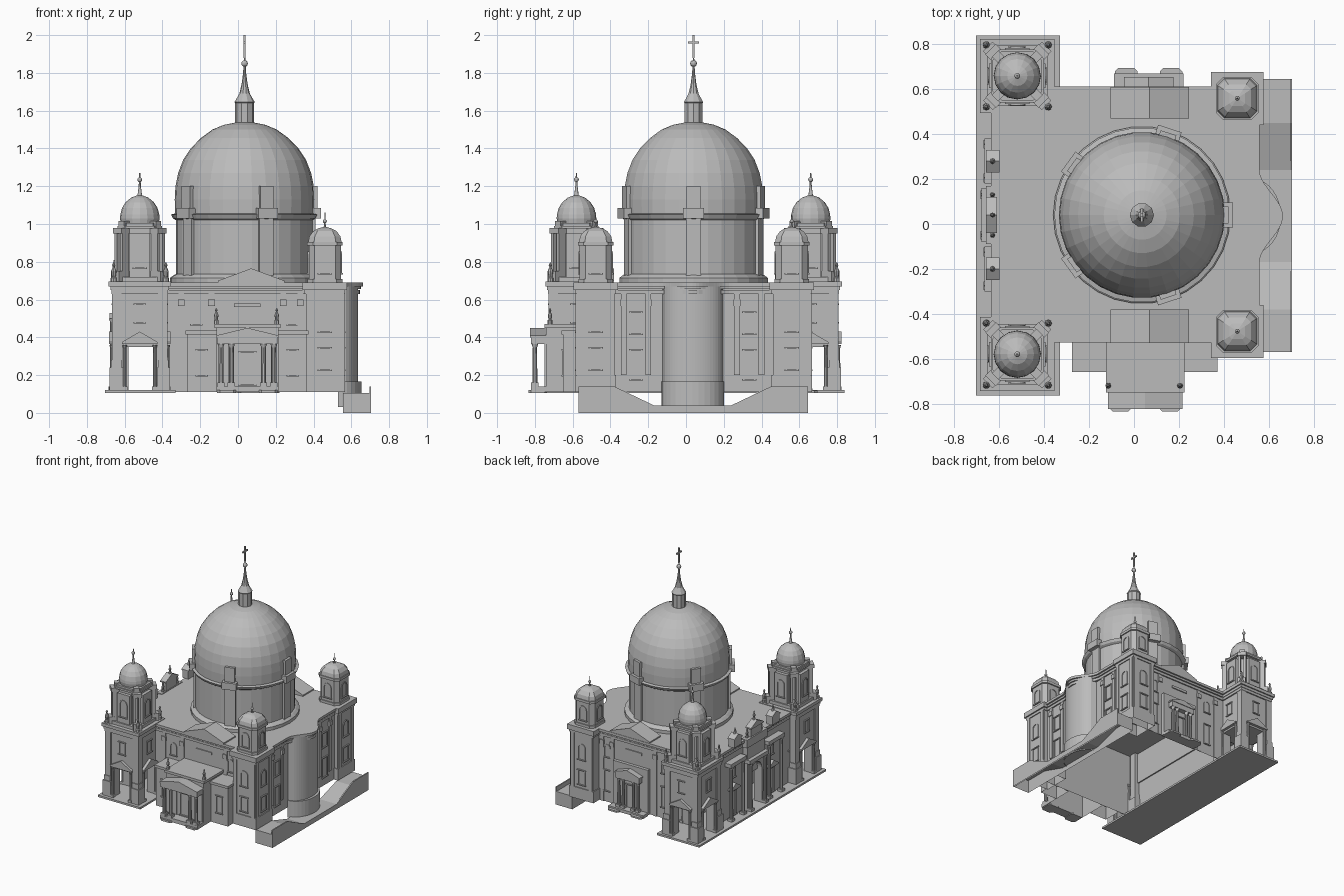
import bpy, bmesh, math
from mathutils import Matrix, Vector

cube = bpy.data.objects.get("Cube")
if cube:
    bpy.data.objects.remove(cube)

stone = bpy.data.materials.new("grey stone")
stone.use_nodes = True
GREY = (0.5, 0.5, 0.5, 1)
stone.diffuse_color = GREY
stone.node_tree.nodes["Principled BSDF"].inputs["Base Color"].default_value = GREY


def finish(name, bm, open_bottom=False):
    """Turn a bmesh into a named object, optionally a shell open at the ground."""
    bmesh.ops.recalc_face_normals(bm, faces=bm.faces)
    if open_bottom:
        down = [f for f in bm.faces if f.normal.z < -0.99 and f.calc_center_median().z < 0.12]
        bmesh.ops.delete(bm, geom=down, context='FACES')
    mesh = bpy.data.meshes.new(name)
    bm.to_mesh(mesh)
    bm.free()
    mesh.materials.append(stone)
    ob = bpy.data.objects.new(name, mesh)
    bpy.context.collection.objects.link(ob)


def prism(bm, pts, a, b, axis='z', mat=Matrix()):
    place = {'z': lambda u, v, w: (u, v, w), 'y': lambda u, v, w: (u, w, v),
             'x': lambda u, v, w: (w, u, v)}[axis]
    ends = [[bm.verts.new(mat @ Vector(place(u, v, w))) for u, v in pts] for w in (a, b)]
    for ring in ends:
        bm.faces.new(ring)
    for i in range(len(pts)):
        j = i - 1
        bm.faces.new((ends[0][j], ends[0][i], ends[1][i], ends[1][j]))


def box(bm, x0, x1, y0, y1, z0, z1, mat=Matrix()):
    prism(bm, [(x0, y0), (x1, y0), (x1, y1), (x0, y1)], z0, z1, 'z', mat)


def block(bm, cx, cy, h, z0, z1):
    box(bm, cx - h, cx + h, cy - h, cy + h, z0, z1)


def chamfered(cx, cy, h, c):
    k = h - c
    return [(cx + x, cy + y) for x, y in ((-k, -h), (k, -h), (h, -k), (h, k),
                                          (k, h), (-k, h), (-h, k), (-h, -k))]


def lathe(bm, prof, cx, cy, n=12):
    rings = []
    for r, z in prof:
        rings.append([bm.verts.new((cx + r * math.cos(math.tau * i / n),
                                    cy + r * math.sin(math.tau * i / n), z)) for i in range(n)])
    for lo, hi in zip(rings, rings[1:]):
        for i in range(n):
            bm.faces.new((lo[i - 1], lo[i], hi[i], hi[i - 1]))
    bm.faces.new(rings[0])
    bm.faces.new(rings[-1])


def ball(bm, r, x, y, z):
    bmesh.ops.create_uvsphere(bm, u_segments=10, v_segments=6, radius=r,
                              matrix=Matrix.Translation((x, y, z)))


def plate(bm, axis, face, depth, u0, u1, z0, z1):
    """Box standing out from a wall whose normal lies on the given axis."""
    prism(bm, [(u0, z0), (u1, z0), (u1, z1), (u0, z1)], face, face + depth, axis)


def window(bm, axis, face, out, u, z0, z1, w=0.05, arched=False):
    d, t, h = out * 0.006, 0.008, w / 2
    for s in (-1, 1):
        plate(bm, axis, face, d, u + s * h - t / 2, u + s * h + t / 2, z0, z1)
    plate(bm, axis, face, d * 1.6, u - h - t, u + h + t, z0 - t, z0)
    if arched:
        arc = [math.pi * i / 8 for i in range(9)]
        pts = [(u + (h + t / 2) * math.cos(a), z1 + (h + t / 2) * math.sin(a)) for a in arc]
        pts += [(u + (h - t / 2) * math.cos(a), z1 + (h - t / 2) * math.sin(a)) for a in reversed(arc)]
        prism(bm, pts, face, face + d, axis)
    else:
        plate(bm, axis, face, d * 1.6, u - h - t, u + h + t, z1, z1 + t)


def gable(bm, axis, a, b, u, half, z, rise):
    prism(bm, [(u - half, z), (u + half, z), (u + half, z + 0.01), (u, z + rise),
               (u - half, z + 0.01)], a, b, axis)


def column(bm, x, y, z0, z1, r=0.014):
    block(bm, x, y, r * 1.4, z0, z0 + 0.02)
    lathe(bm, [(r, z0 + 0.02), (r * 0.85, z1 - 0.02), (r * 1.3, z1)], x, y, 10)


def statue(bm, x, y, z, s=1):
    prof = ((0.016, 0), (0.016, 0.025), (0.01, 0.03), (0.015, 0.06), (0.005, 0.082),
            (0.009, 0.092), (0.003, 0.105))
    lathe(bm, [(r * s, z + h * s) for r, h in prof], x, y, 8)


def footprint(o, west, half, bulge):
    """Main plan grown by o, with an apse of the given half width and outline on the east."""
    pts = [(west - o, 0.585 + o), (west - o, -0.5 - o), (0.53 + o, -0.5 - o)]
    for i in range(25):
        t = i / 12 - 1
        pts.append((0.53 + o + 0.105 * bulge(t), 0.035 + t * half))
    return pts + [(0.53 + o, 0.585 + o)]


def flared(t):
    return math.cos(t * math.pi / 2) ** 2


def rounded(t):
    return math.sqrt(max(0, 1 - t * t))


# Main hollow block, upper vestibule and cornice bands
bm = bmesh.new()
prism(bm, footprint(0, -0.41, 0.16, rounded), 0.11, 0.69)
finish("main_walls", bm, True)
bm = bmesh.new()
box(bm, -0.61, -0.4, -0.5, 0.585, 0.38, 0.69)
finish("vestibule", bm)
bm = bmesh.new()
for o, z0, z1 in ((0.01, 0.63, 0.65), (0.015, 0.655, 0.67), (0.028, 0.67, 0.69)):
    prism(bm, footprint(o, -0.61, 0.21, flared), z0, z1)
finish("main_cornice", bm)

# Pilasters and windows on the long walls
bm = bmesh.new()
for face, out in ((-0.5, -1), (0.585, 1)):
    for x in (-0.3, -0.14, 0.24, 0.33):
        plate(bm, 'y', face, out * 0.006, x - 0.015, x + 0.015, 0.11, 0.63)
        plate(bm, 'y', face, out * 0.014, x - 0.018, x + 0.018, 0.565, 0.6)
    for x in (-0.22, 0.285):
        window(bm, 'y', face, out, x, 0.47, 0.54, 0.05, True)
        window(bm, 'y', face, out, x, 0.2, 0.36)
    plate(bm, 'y', face, out * 0.008, -0.02, 0.12, 0.56, 0.58)
for y in (-0.33, -0.2, 0.27, 0.4):
    plate(bm, 'x', 0.53, 0.008, y - 0.015, y + 0.015, 0.2, 0.63)
    plate(bm, 'x', 0.53, 0.015, y - 0.018, y + 0.018, 0.565, 0.6)
for y in (-0.265, 0.335):
    for z0, z1 in ((0.18, 0.33), (0.42, 0.53)):
        window(bm, 'x', 0.53, 1, y, z0, z1, 0.06)
finish("wall_trim", bm)

# Cross gables on the roof
bm = bmesh.new()
for a, b in ((-0.53, -0.38), (0.47, 0.61)):
    gable(bm, 'y', a, b, 0.07, 0.175, 0.69, 0.075)
finish("roof_gables", bm)

# Drum, dome, lantern and cross
CX, CY = 0.035, 0.04
bm = bmesh.new()
lathe(bm, [(0.395, 0.685), (0.395, 0.715), (0.375, 0.73), (0.363, 0.735), (0.363, 1.02), (0.38, 1.03),
           (0.39, 1.05), (0.37, 1.055)], CX, CY, 30)
for k in range(5):
    m = Matrix.Translation((CX, CY, 0)) @ Matrix.Rotation(math.tau * k / 5, 4, 'Z')
    box(bm, 0.34, 0.375, -0.04, 0.04, 0.72, 1.03, m)
finish("drum", bm)
bm = bmesh.new()
lathe(bm, [(0.368, 1.05), (0.37, 1.13), (0.366, 1.2), (0.352, 1.27), (0.325, 1.34), (0.285, 1.4),
           (0.232, 1.455), (0.17, 1.5), (0.11, 1.525), (0.05, 1.537)], CX, CY, 30)
finish("dome", bm)
bm = bmesh.new()
for k in range(5):
    m = Matrix.Translation((CX, CY, 0)) @ Matrix.Rotation(math.tau * k / 5, 4, 'Z')
    box(bm, 0.32, 0.385, -0.037, 0.037, 1.05, 1.2, m)
    box(bm, 0.32, 0.405, -0.055, 0.055, 1.03, 1.085, m)
finish("dome_dormers", bm)
bm = bmesh.new()
lathe(bm, [(0.05, 1.53), (0.05, 1.64), (0.054, 1.645), (0.045, 1.66), (0.028, 1.69),
           (0.016, 1.74), (0.008, 1.8), (0.003, 1.89)], CX, CY, 10)
ball(bm, 0.018, CX, CY, 1.85)
box(bm, CX - 0.005, CX + 0.005, CY - 0.006, CY + 0.006, 1.88, 2.0)
box(bm, CX - 0.005, CX + 0.005, CY - 0.03, CY + 0.03, 1.955, 1.967)
finish("lantern_and_cross", bm)

# West towers with open ground storeys and belfries
X = -0.52
for name, cy in (("front_tower", -0.58), ("back_tower", 0.66)):
    bm = bmesh.new()
    for sx in (-1, 1):
        for sy in (-1, 1):
            block(bm, X + sx * 0.105, cy + sy * 0.105, 0.035, 0.11, 0.36)
            block(bm, X + sx * 0.125, cy + sy * 0.125, 0.035, 0.11, 0.24)
            block(bm, X + sx * 0.125, cy + sy * 0.125, 0.028, 0.24, 0.28)
            block(bm, X + sx * 0.122, cy + sy * 0.122, 0.025, 0.28, 0.63)
            column(bm, X + sx * 0.08, cy + sy * 0.148, 0.12, 0.36, 0.01)
            column(bm, X + sx * 0.148, cy + sy * 0.08, 0.12, 0.36, 0.01)
    block(bm, X, cy, 0.14, 0.35, 0.64)
    for h, z0, z1 in ((0.15, 0.63, 0.65), (0.155, 0.65, 0.67), (0.165, 0.67, 0.695)):
        block(bm, X, cy, h, z0, z1)
    for s in (-1, 1):
        gable(bm, 'y', cy + s * 0.13, cy + s * 0.162, X, 0.095, 0.365, 0.065)
        gable(bm, 'x', X + s * 0.13, X + s * 0.162, cy, 0.095, 0.365, 0.065)
        window(bm, 'y', cy + s * 0.14, s, X, 0.48, 0.57)
        window(bm, 'x', X + s * 0.14, s, cy, 0.48, 0.57)
    finish(name, bm)
    bm = bmesh.new()
    block(bm, X, cy, 0.135, 0.69, 0.72)
    for h, z0, z1 in ((0.1, 0.72, 0.98), (0.118, 0.975, 0.99), (0.11, 0.99, 1.005)):
        prism(bm, chamfered(X, cy, h, 0.04), z0, z1)
    box(bm, X - 0.125, X + 0.125, cy - 0.055, cy + 0.055, 0.72, 0.95)
    box(bm, X - 0.055, X + 0.055, cy - 0.125, cy + 0.125, 0.72, 0.95)
    for s in (-1, 1):
        window(bm, 'y', cy + s * 0.125, s, X, 0.77, 0.87, 0.06, True)
        window(bm, 'x', X + s * 0.125, s, cy, 0.77, 0.87, 0.06, True)
    for k in range(4):
        turn = Matrix.Rotation(math.pi / 4 + k * math.pi / 2, 4, 'Z')
        m = Matrix.Translation((X, cy, 0)) @ turn
        box(bm, 0.09, 0.185, -0.03, 0.03, 0.69, 0.75, m)
        for s in (-1, 1):
            box(bm, 0.1, 0.16, s * 0.02 - 0.009, s * 0.02 + 0.009, 0.75, 0.95, m)
        box(bm, 0.09, 0.168, -0.033, 0.033, 0.95, 0.98, m)
        box(bm, 0.09, 0.14, -0.02, 0.02, 0.98, 1.015, m)
        p = m @ Vector((0.195, 0, 0))
        statue(bm, p.x, p.y, 0.69)
    lathe(bm, [(0.1, 1.0), (0.105, 1.03), (0.103, 1.05), (0.094, 1.085), (0.075, 1.115),
               (0.045, 1.14), (0.012, 1.152), (0.006, 1.2), (0.003, 1.27)], X, cy, 16)
    ball(bm, 0.013, X, cy, 1.235)
    finish(name + "_belfry", bm)

# East corner pavilions with small domed turrets
X = 0.46
for name, cy, out in (("front_pavilion", -0.478, -1), ("back_pavilion", 0.56, 1)):
    bm = bmesh.new()
    block(bm, X, cy, 0.1, 0.11, 0.65)
    for h, z0, z1 in ((0.107, 0.11, 0.2), (0.107, 0.63, 0.65), (0.118, 0.65, 0.69)):
        block(bm, X, cy, h, z0, z1)
    for axis, face, s, u in (('x', X + 0.1, 1, cy), ('y', cy + out * 0.1, out, X)):
        window(bm, axis, face, s, u, 0.43, 0.52, 0.06, True)
        window(bm, axis, face, s, u, 0.23, 0.34, 0.06)
        for e in (-0.08, 0.08):
            plate(bm, axis, face, s * 0.007, u + e - 0.015, u + e + 0.015, 0.2, 0.63)
    finish(name, bm, True)
    bm = bmesh.new()
    for h, z0, z1 in ((0.092, 0.69, 0.71), (0.085, 0.71, 0.885), (0.094, 0.885, 0.905)):
        prism(bm, chamfered(X, cy, h, 0.03), z0, z1)
    for s in (-1, 1):
        window(bm, 'x', X + s * 0.085, s, cy, 0.74, 0.82, 0.06, True)
        window(bm, 'y', cy + s * 0.085, s, X, 0.74, 0.82, 0.06, True)
    tiers = ((0.088, 0.905), (0.082, 0.935), (0.062, 0.962), (0.035, 0.977), (0.008, 0.984))
    for (h0, z0), (h1, z1) in zip(tiers, tiers[1:]):
        low = [bm.verts.new((x, y, z0)) for x, y in chamfered(X, cy, h0, h0 * 0.35)]
        top = [bm.verts.new((x, y, z1)) for x, y in chamfered(X, cy, h1, h1 * 0.35)]
        for i in range(8):
            bm.faces.new((low[i - 1], low[i], top[i], top[i - 1]))
    lathe(bm, [(0.008, 0.975), (0.004, 1.0), (0.002, 1.06)], X, cy, 8)
    ball(bm, 0.011, X, cy, 1.015)
    finish(name + "_turret", bm)

# South porch with side annexes
bm = bmesh.new()
for x0, x1 in ((-0.27, -0.115), (0.215, 0.365)):
    box(bm, x0, x1, -0.65, -0.5, 0.11, 0.415)
    box(bm, x0 - 0.007, x1 + 0.007, -0.66, -0.5, 0.415, 0.435)
    window(bm, 'y', -0.65, -1, (x0 + x1) / 2, 0.2, 0.33)
box(bm, -0.115, 0.215, -0.74, -0.5, 0.11, 0.45)
box(bm, -0.125, 0.225, -0.75, -0.5, 0.45, 0.47)
finish("south_annex", bm, True)
bm = bmesh.new()
box(bm, -0.115, 0.215, -0.82, -0.74, 0.11, 0.14)
for x in (-0.09, -0.035, 0.135, 0.19):
    column(bm, x, -0.8, 0.14, 0.365)
    plate(bm, 'y', -0.74, -0.008, x - 0.014, x + 0.014, 0.14, 0.365)
box(bm, -0.11, 0.21, -0.82, -0.74, 0.365, 0.4)
gable(bm, 'y', -0.825, -0.74, 0.05, 0.165, 0.4, 0.05)
window(bm, 'y', -0.74, -1, 0.05, 0.15, 0.32, 0.08)
for x, step in ((-0.115, -0.06), (0.205, 0.16)):
    statue(bm, x, -0.72, 0.47, 0.8)
    prism(bm, chamfered(step, -0.785, 0.05, 0.015), 0.105, 0.12)
finish("south_porch", bm)

# North doorway
bm = bmesh.new()
box(bm, -0.09, 0.22, 0.58, 0.61, 0.11, 0.47)
box(bm, -0.04, 0.17, 0.58, 0.65, 0.36, 0.4)
gable(bm, 'y', 0.58, 0.655, 0.065, 0.11, 0.4, 0.045)
for x in (-0.02, 0.02, 0.11, 0.15):
    column(bm, x, 0.635, 0.13, 0.36, 0.012)
window(bm, 'y', 0.61, 1, 0.065, 0.13, 0.31, 0.07)
box(bm, -0.09, 0.22, 0.61, 0.67, 0.105, 0.13)
for x in (-0.035, 0.165):
    prism(bm, chamfered(x, 0.645, 0.05, 0.015), 0.105, 0.118)
finish("north_doorway", bm)

# West front between the towers: arched portal, side doors, roofline gables
bm = bmesh.new()
arc = [math.pi * i / 12 for i in range(12, -1, -1)]
arch = [(0.04 + 0.07 * math.cos(a), 0.4 + 0.07 * math.sin(a)) for a in arc]
for y0, y1, x0, x1 in ((-0.45, 0.53, -0.61, -0.58), (-0.07, 0.15, -0.65, -0.61)):
    prism(bm, [(y1, 0.12), (y1, 0.63), (y0, 0.63), (y0, 0.12), (-0.03, 0.12)]
          + arch + [(0.11, 0.12)], x0, x1, 'x')
for y in (-0.05, 0.13):
    column(bm, -0.665, y, 0.12, 0.5, 0.014)
box(bm, -0.68, -0.61, -0.08, 0.16, 0.5, 0.53)
box(bm, -0.66, -0.61, -0.09, 0.17, 0.63, 0.695)
for y in (-0.2, 0.28):
    for e in (-0.075, 0.075):
        column(bm, -0.65, y + e, 0.12, 0.55, 0.014)
    box(bm, -0.665, -0.61, y - 0.1, y + 0.1, 0.55, 0.58)
    window(bm, 'x', -0.61, -1, y, 0.13, 0.32, 0.07)
    gable(bm, 'x', -0.64, -0.61, y, 0.06, 0.34, 0.05)
    window(bm, 'x', -0.61, -1, y, 0.43, 0.49, 0.06, True)
    box(bm, -0.655, -0.605, y - 0.045, y + 0.045, 0.69, 0.75)
    gable(bm, 'x', -0.66, -0.6, y, 0.05, 0.75, 0.04)
    lathe(bm, [(0.014, 0.77), (0.01, 0.8), (0.003, 0.83)], -0.63, y, 8)
box(bm, -0.65, -0.615, -0.03, 0.11, 0.69, 0.76)
gable(bm, 'x', -0.66, -0.61, 0.04, 0.08, 0.76, 0.05)
for y in (-0.05, 0.04, 0.13):
    statue(bm, -0.63, y, 0.8 if y == 0.04 else 0.69, 0.7)
finish("west_front", bm)
bm = bmesh.new()
box(bm, -0.705, -0.33, -0.765, 0.84, 0.105, 0.12)
finish("west_terrace", bm)

# East ramp wall, dipping in the middle, and the apse foot
bm = bmesh.new()
for x0, x1, top in ((0.555, 0.695, 0.105), (0.695, 0.705, 0.14)):
    prism(bm, [(-0.57, 0), (-0.57, top), (-0.38, top), (-0.17, 0.04), (0.24, 0.04),
               (0.45, top), (0.645, top), (0.645, 0)], x0, x1, 'x')
finish("east_ramp", bm, True)
bm = bmesh.new()
turns = [math.pi * (i / 16 - 0.5) for i in range(17)]
prism(bm, [(0.53 + 0.125 * math.cos(a), 0.035 + 0.165 * math.sin(a)) for a in turns], 0.03, 0.165)
finish("apse_foot", bm, True)
